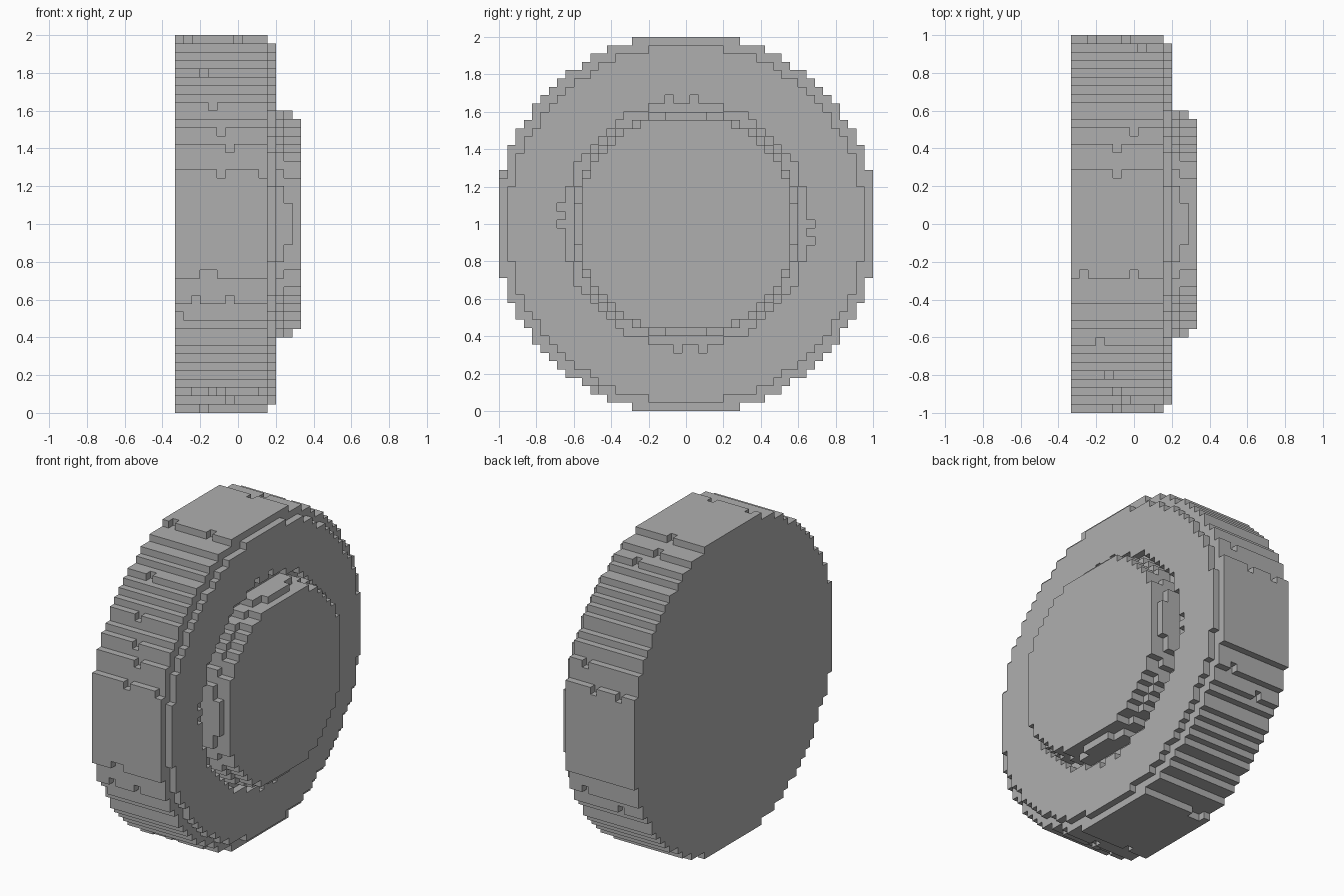
import bpy, bmesh, math, random
from mathutils import Vector

if "Cube" in bpy.data.objects:
    bpy.data.objects.remove(bpy.data.objects["Cube"])

random.seed(4)
CELL = 2 / 45          # edge of one block
SPAN = range(-22, 23)  # blocks across the wheel

grey = bpy.data.materials.new("Plain grey")
grey.use_nodes = True
colour = (0.43, 0.43, 0.43, 1)
grey.diffuse_color = colour
grey.node_tree.nodes["Principled BSDF"].inputs["Base Color"].default_value = colour


def disc(layers, outer, inner=-1, limit=22, worn=None):
    """Blocks of a disc; bounds are squared radii, worn is the ragged edge band."""
    cells = set()
    for x in layers:
        for y in SPAN:
            for z in SPAN:
                r = y * y + z * z
                if not inner < r <= outer or max(abs(y), abs(z)) > limit:
                    continue
                if worn and r >= worn and random.random() < 0.08:
                    continue
                cells.add((x, y, z))
    return cells


# Nicks in the outer wall of the groove around the hub
nicks = [(-15, 2), (-15, 0), (15, 0), (15, -2), (-2, 15), (1, 15), (-1, -15), (2, -15)]

parts = {
    "tyre": disc(range(-7, 4), 524, worn=520),
    "tyre_side_wall": disc([4], 464, 218) - {(4, y, z) for y, z in nicks},
    "hub_base": disc([4, 5], 188),
    "hub_step": disc([6], 176),
    "hub_cap": disc([7], 170, limit=12),
}
solid = set().union(*parts.values())
AXES = [Vector((1, 0, 0)), Vector((0, 1, 0)), Vector((0, 0, 1))]


def build(name, cells):
    """Skin the exposed sides of the blocks and merge them into flat faces."""
    bm = bmesh.new()
    corners = {}

    def vert(p):
        key = tuple(round(2 * c) for c in p)
        if key not in corners:
            corners[key] = bm.verts.new(p * CELL + Vector((0, 0, 1)))
        return corners[key]

    for cell in sorted(cells):
        c = Vector(cell)
        for i in range(3):
            for s in (-1, 1):
                n = AXES[i] * s
                if tuple(int(v) for v in c + n) in solid:
                    continue
                u, v = AXES[(i + 1) % 3] / 2, AXES[(i + 2) % 3] * s / 2
                m = c + n / 2
                bm.faces.new([vert(p) for p in (m - u - v, m + u - v, m + u + v, m - u + v)])
    bmesh.ops.dissolve_limit(bm, angle_limit=math.radians(1), verts=bm.verts, edges=bm.edges)
    mesh = bpy.data.meshes.new(name)
    bm.to_mesh(mesh)
    bm.free()
    mesh.materials.append(grey)
    bpy.context.collection.objects.link(bpy.data.objects.new(name, mesh))


for part, blocks in parts.items():
    build(part, blocks)
